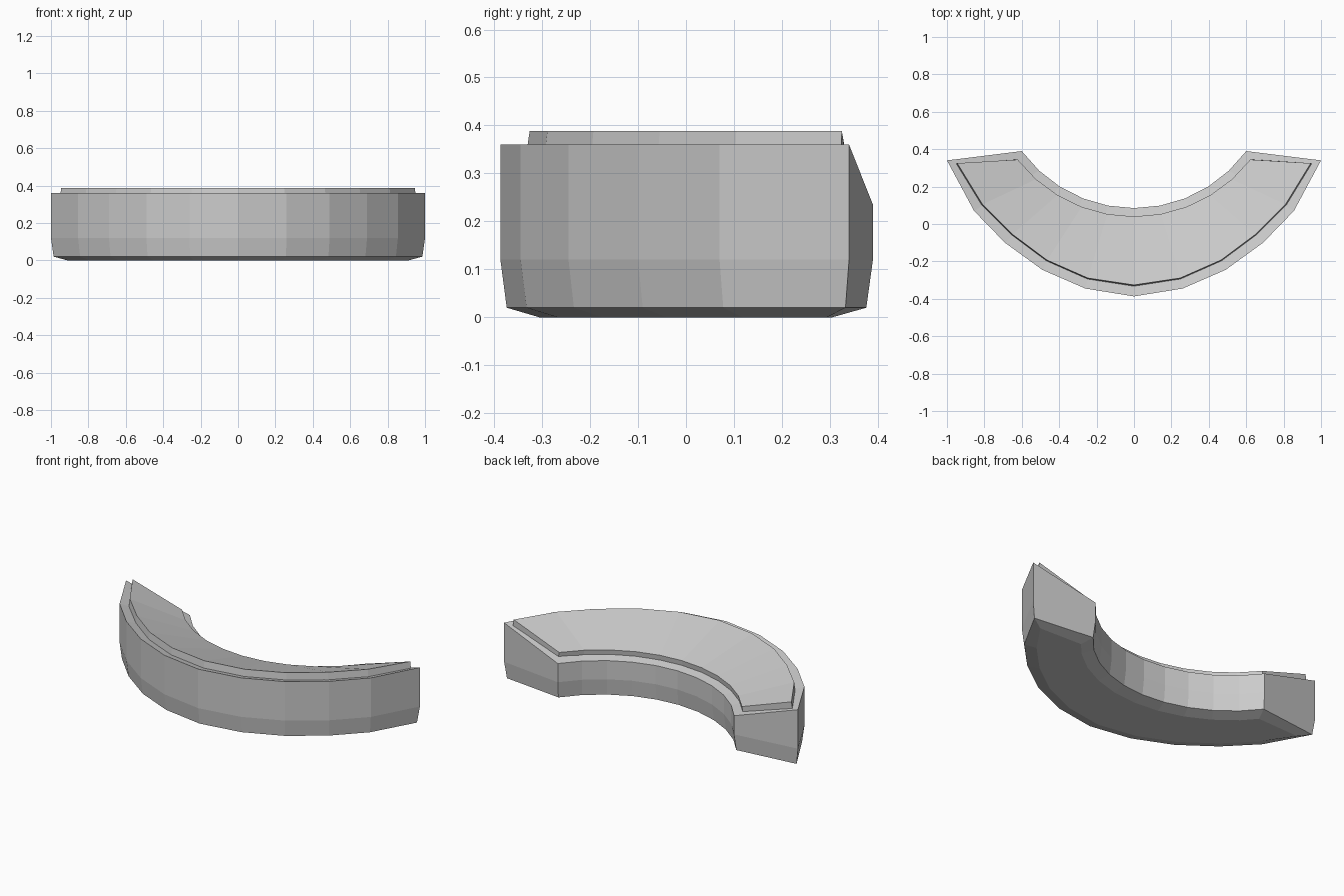
import bpy, bmesh
from math import sin, cos, asin
from mathutils import Vector

if "Cube" in bpy.data.objects:
    bpy.data.objects.remove(bpy.data.objects["Cube"])

N = 11  # points along each arc


def mirrored(half):
    """Half arc from the right end to the centre -> full arc, right to left."""
    return [Vector(p) for p in half] + [Vector((-x, y)) for x, y in half[-2::-1]]


def inner_arc(radius, end_x, centre_y=0.828):
    a = asin(end_x / radius)
    pts = []
    for i in range(N):
        t = a * (1 - 2 * i / (N - 1))
        pts.append(Vector((radius * sin(t), centre_y - radius * cos(t))))
    return pts


def inset(outer, inner, d):
    """Mitred inset of the closed crescent outline, with limited corners."""
    loop = outer + inner[::-1]
    n = len(loop)
    out = []
    for i, p in enumerate(loop):
        e1 = (p - loop[i - 1]).normalized()
        e2 = (loop[(i + 1) % n] - p).normalized()
        n1, n2 = Vector((e1.y, -e1.x)), Vector((e2.y, -e2.x))
        m = (n1 + n2).normalized()
        out.append(p + m * d * min(1.25, 1 / max(0.1, m.dot(n1))))
    return out[:N], out[N:][::-1]


def loft(name, levels):
    """Each level: (outer arc, inner arc, outer z, inner z), bottom to top."""
    bm = bmesh.new()
    rings = []
    for outer, inner, zo, zi in levels:
        rings.append([bm.verts.new((p.x, p.y, zo)) for p in outer] +
                     [bm.verts.new((p.x, p.y, zi)) for p in inner[::-1]])
    n = 2 * N
    for a, b in zip(rings, rings[1:]):
        for i in range(n):
            j = (i + 1) % n
            bm.faces.new((a[i], a[j], b[j], b[i]))
    for r in (rings[0], rings[-1]):
        for i in range(N - 1):
            bm.faces.new((r[i], r[i + 1], r[n - 2 - i], r[n - 1 - i]))
    bmesh.ops.recalc_face_normals(bm, faces=bm.faces)
    me = bpy.data.meshes.new(name)
    bm.to_mesh(me)
    bm.free()
    ob = bpy.data.objects.new(name, me)
    bpy.context.collection.objects.link(ob)
    return ob


# Crescent body: chamfered base, straight sides, top sloping to the inner edge
outer = mirrored([(1, .34), (.855, .07), (.69, -.1), (.49, -.245), (.26, -.345), (0, -.387)])
inner = inner_arc(.743, .6)
loft("crescent_body", [
    (*inset(outer, inner, .08), 0, 0),
    (*inset(outer, inner, .013), .02, .02),
    (outer, inner, .12, .12),
    (outer, inner, .36, .235),
])

# Raised sloping top panel, walls square to the slope
pad_half = [(.945, .325), (.81, .105), (.65, -.055), (.465, -.193), (.247, -.289), (0, -.326)]
pad_outer = mirrored(pad_half)
foot_outer = mirrored([(x * 1.008, y - .008 * (1 - x * .8)) for x, y in pad_half])
pad_inner = inner_arc(.788, .622)
foot_inner = inner_arc(.794, .63)
loft("top_panel", [
    (foot_outer, foot_inner, .335, .235),
    (pad_outer, pad_inner, .388, .28),
])
